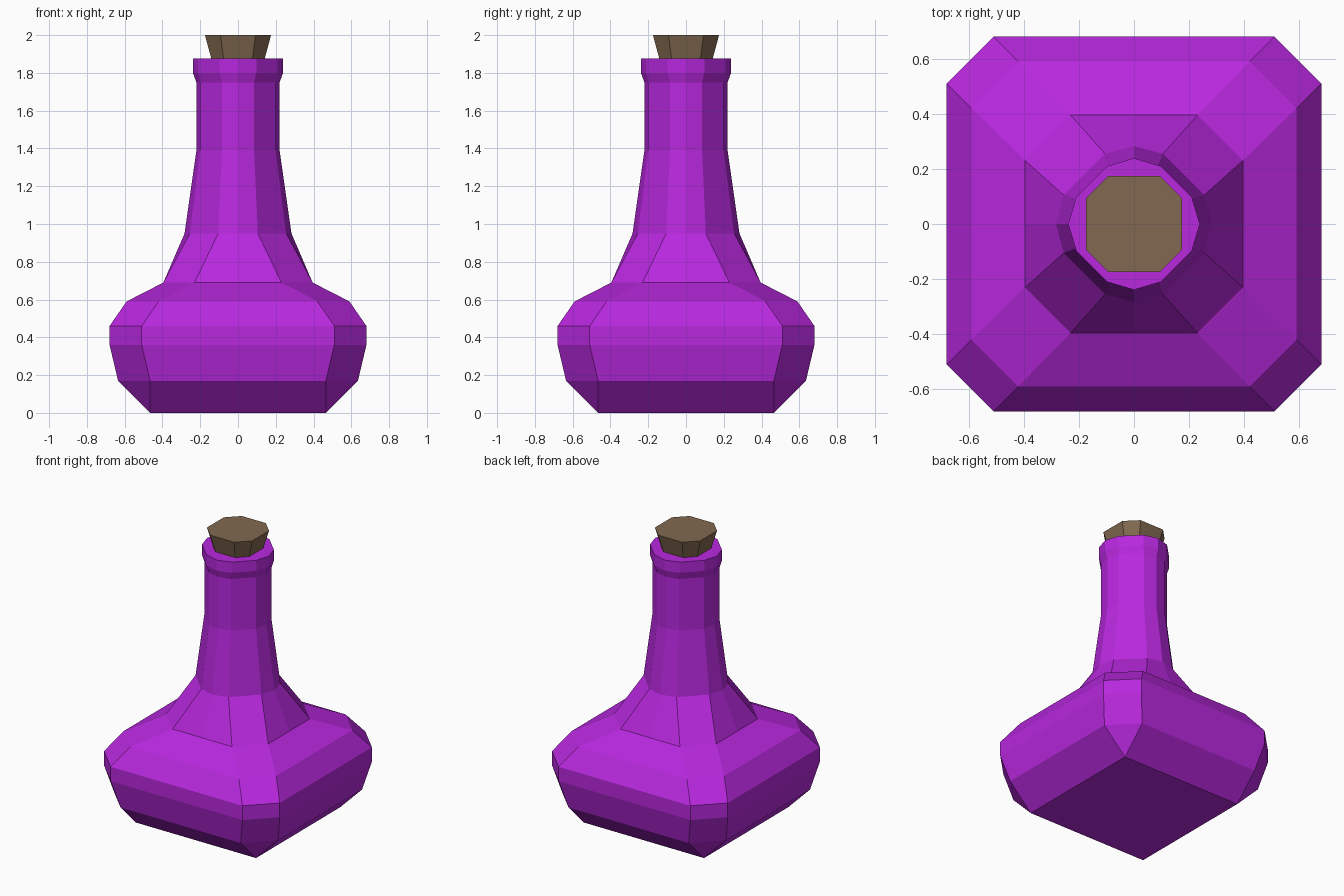
import bpy, bmesh

if "Cube" in bpy.data.objects:
    bpy.data.objects.remove(bpy.data.objects["Cube"])


def material(name, rgb):
    m = bpy.data.materials.new(name)
    m.diffuse_color = (*rgb, 1)
    m.use_nodes = True
    m.node_tree.nodes["Principled BSDF"].inputs["Base Color"].default_value = m.diffuse_color
    return m


def ring(bm, z, a, c, m):
    """12-sided ring: side distance a, corner cut at c, side midpoint at m."""
    pts = []
    x, y = 1, 0
    for _ in range(4):
        for u, v in ((m, 0), (a, c), (c, a)):
            pts.append((x * u - y * v, y * u + x * v, z))
        x, y = -y, x
    return [bm.verts.new(p) for p in pts]


def loft(name, profile, mat):
    bm = bmesh.new()
    rings = [ring(bm, *p) for p in profile]
    bm.faces.new(rings[0][::-1])
    bm.faces.new(rings[-1])
    for lo, hi in zip(rings, rings[1:]):
        for i in range(12):
            j = (i + 1) % 12
            bm.faces.new((lo[i], lo[j], hi[j], hi[i]))
    bmesh.ops.remove_doubles(bm, verts=bm.verts, dist=0.0005)
    bmesh.ops.recalc_face_normals(bm, faces=bm.faces)
    mesh = bpy.data.meshes.new(name)
    bm.to_mesh(mesh)
    bm.free()
    mesh.materials.append(mat)
    obj = bpy.data.objects.new(name, mesh)
    bpy.context.collection.objects.link(obj)
    return obj


# Glass bottle: square chamfered base flowing into a twelve-sided neck and lip
loft("bottle", [
    (0.00, 0.465, 0.465, 0.465),
    (0.17, 0.635, 0.465, 0.635),
    (0.36, 0.68, 0.51, 0.68),
    (0.46, 0.68, 0.51, 0.68),
    (0.59, 0.59, 0.42, 0.59),
    (0.69, 0.395, 0.23, 0.395),
    (0.95, 0.255, 0.105, 0.283),
    (1.39, 0.20, 0.085, 0.22),
    (1.75, 0.20, 0.085, 0.22),
    (1.80, 0.21, 0.097, 0.239),
    (1.875, 0.21, 0.097, 0.239),
], material("purple_glass", (0.48, 0.021, 0.73)))

# Tapered cork stopper
loft("cork", [
    (1.86, 0.137, 0.074, 0.137),
    (2.00, 0.175, 0.093, 0.175),
], material("cork_brown", (0.22, 0.14, 0.08)))
